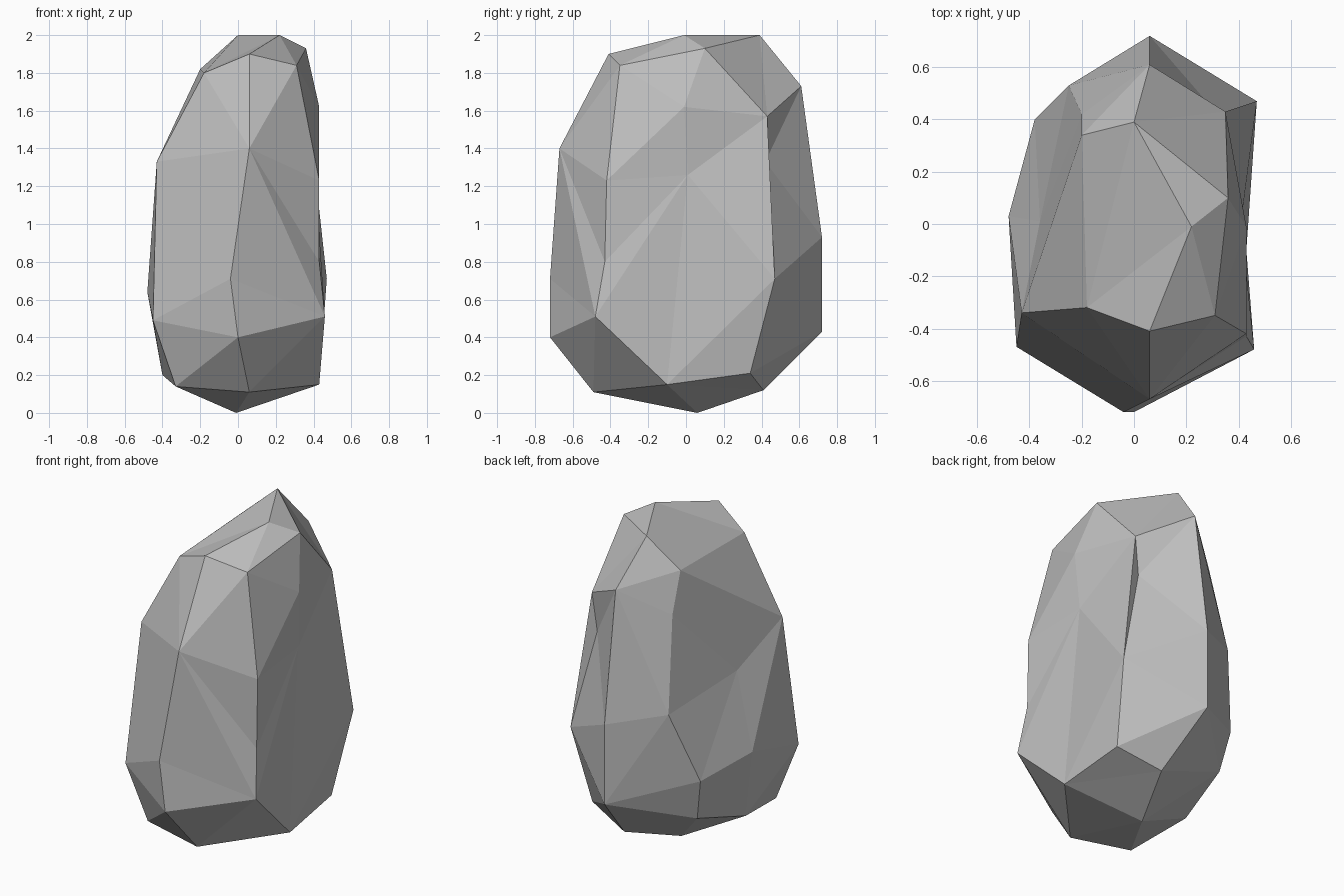
import bpy
import bmesh
from mathutils import Vector

# Remove the default object only
default_cube = bpy.data.objects.get("Cube")
if default_cube:
    bpy.data.objects.remove(default_cube, do_unlink=True)


def make_material(name, colour):
    material = bpy.data.materials.new(name)
    material.use_nodes = True
    material.diffuse_color = colour
    material.node_tree.nodes["Principled BSDF"].inputs["Base Color"].default_value = colour
    return material


# Corners of the boulder, in hundredths of a unit, grouped from ground to crown
underside = [(-1, 6, 0), (-33, -42, 14), (6, -49, 11), (43, -10, 15),
             (41, 34, 21), (14, 41, 12), (-33, 36, 31), (-40, -2, 20)]
lower_belt = [(0, -72, 40), (-45, -47, 49), (46, -48, 51), (6, 72, 43),
              (-38, 40, 57), (-48, 3, 64)]
middle_belt = [(-4, -72, 71), (43, -43, 80), (47, 47, 71), (6, 72, 93),
               (-25, 53, 100), (-36, 1, 111)]
upper_belt = [(6, -67, 140), (43, -42, 123), (-43, -34, 133), (41, 1, 126),
              (32, 42, 133), (35, 43, 157), (43, -1, 162), (-20, 42, 157)]
crown = [(-18, -32, 180), (6, -41, 190), (31, -35, 184), (22, -1, 200),
         (36, 10, 193), (0, 39, 200), (-20, 34, 182), (6, 61, 173)]

middle = Vector((0, 0, 1))
half_size = Vector((.45, .7, 1))


def inflate(corner):
    """Push a corner towards a rounded shell, so that shallow hollows stay
    on the outside while the facets are being wrapped."""
    offset = corner - middle
    direction = Vector([o / h for o, h in zip(offset, half_size)])
    return direction / direction.length ** .75


def build_faceted_rock(name, groups, material):
    bm = bmesh.new()
    resting_place = {}
    for group in groups:
        for corner in group:
            position = Vector(corner) / 100
            vert = bm.verts.new(inflate(position))
            resting_place[vert] = position

    # Wrap flat facets around the inflated corners, then settle them back
    bmesh.ops.convex_hull(bm, input=list(bm.verts), use_existing_faces=False)
    for vert, position in resting_place.items():
        if vert.is_valid:
            vert.co = position
    bmesh.ops.recalc_face_normals(bm, faces=list(bm.faces))
    for face in bm.faces:
        face.smooth = False

    mesh = bpy.data.meshes.new(name)
    bm.to_mesh(mesh)
    bm.free()
    mesh.materials.append(material)
    rock = bpy.data.objects.new(name, mesh)
    bpy.context.collection.objects.link(rock)
    return rock


# Single standing boulder in plain stone
stone_grey = make_material("stone_grey", (.52, .52, .52, 1))
build_faceted_rock("boulder",
                   [underside, lower_belt, middle_belt, upper_belt, crown],
                   stone_grey)
